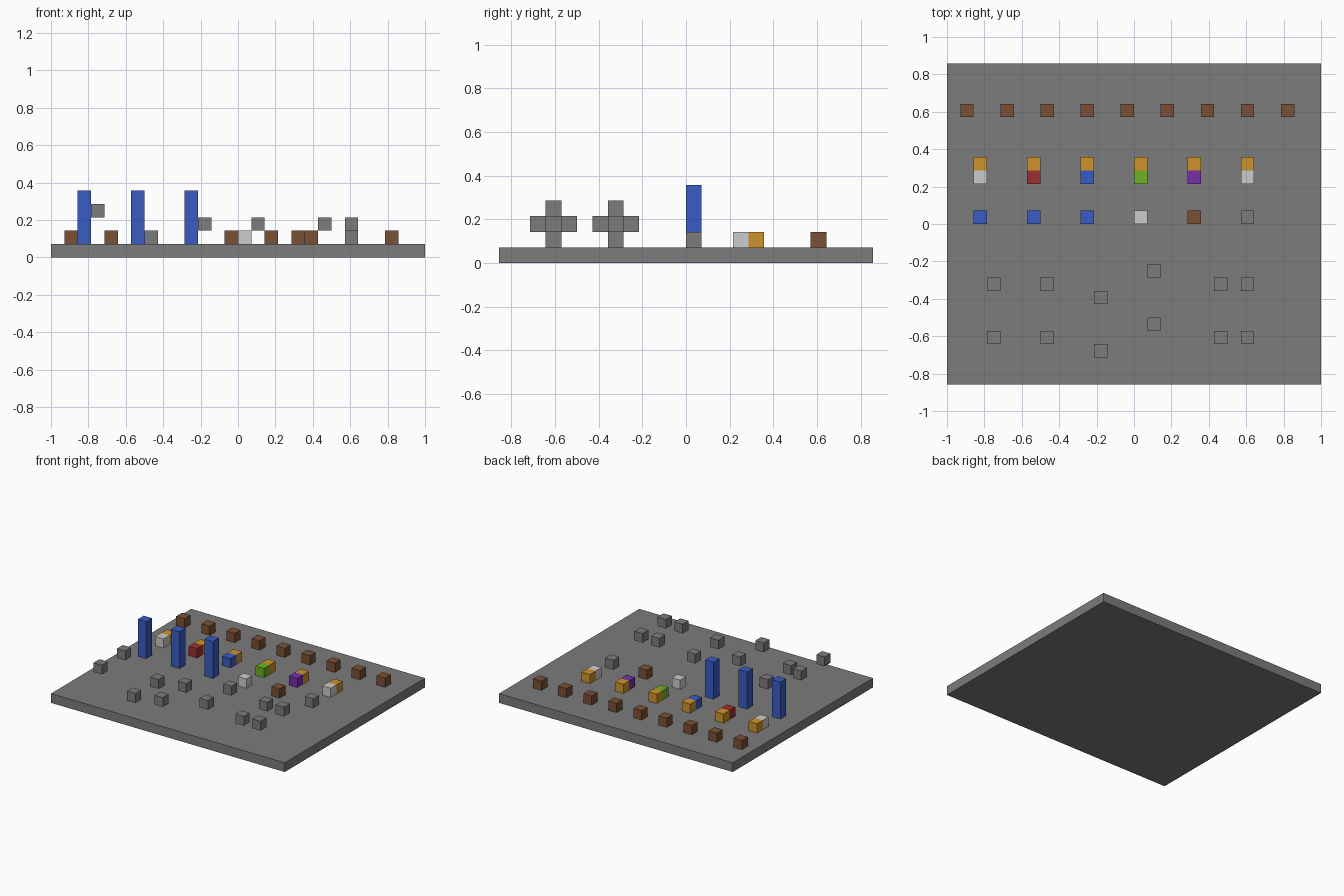
import bpy
import bmesh
from mathutils import Matrix, Vector

if "Cube" in bpy.data.objects:
    bpy.data.objects.remove(bpy.data.objects["Cube"])

U = 1 / 14          # edge length of one block
NX, NY = 28, 24     # board size in blocks


def material(name, *rgb):
    """Flat colour given as 0-255 display values, stored linear."""
    mat = bpy.data.materials.new(name)
    lin = [((c / 255 + 0.055) / 1.055) ** 2.4 for c in rgb]
    mat.diffuse_color = (*lin, 1)
    mat.use_nodes = True
    mat.node_tree.nodes["Principled BSDF"].inputs["Base Color"].default_value = mat.diffuse_color
    return mat


gray = material("stone gray", 124, 124, 124)
brown = material("wood brown", 122, 80, 53)
orange = material("amber orange", 206, 148, 44)
blue = material("bright blue", 56, 92, 196)
white = material("pale white", 204, 204, 204)
red = material("dark red", 156, 46, 46)
green = material("leaf green", 112, 178, 36)
purple = material("deep purple", 118, 48, 168)


def block(name, mat, i, j, k, size=(1, 1, 1)):
    """Box whose low corner is at block cell (i, j, k)."""
    size = Vector(size)
    centre = (Vector((i - NX / 2, j - NY / 2, k)) + size / 2) * U
    bm = bmesh.new()
    bmesh.ops.create_cube(bm, size=1, matrix=Matrix.Diagonal((*(size * U), 1)))
    mesh = bpy.data.meshes.new(name)
    bm.to_mesh(mesh)
    bm.free()
    mesh.materials.append(mat)
    obj = bpy.data.objects.new(name, mesh)
    obj.location = centre
    bpy.context.collection.objects.link(obj)
    return obj


# Board
block("base_plate", gray, 0, 0, 0, (NX, NY, 1))

# Back row of wooden blocks
for n in range(9):
    block("back_row_block", brown, 1 + 3 * n, 20, 1)

# Pairs: amber block with a coloured block in front
for n, mat in enumerate((white, red, blue, green, purple, white)):
    block("pair_back_block", orange, 2 + 4 * n, 16, 1)
    block("pair_front_block", mat, 2 + 4 * n, 15, 1)

# Middle row: three pillars, then three single blocks
for n in range(3):
    block("pillar", blue, 2 + 4 * n, 12, 1, (1, 1, 4))
for n, mat in enumerate((white, brown, gray)):
    block("middle_row_block", mat, 14 + 4 * n, 12, 1)

# Two front rows of stone blocks, each shifted one cell along an axis
shifts = ((3, 0, 1), (7, 0, -1), (11, -1, 0), (15, 1, 0), (20, 0, 0), (22, 0, 0))
for row in (3, 7):
    for i, dy, dz in shifts:
        block("front_row_block", gray, i, row + dy, 2 + dz)
